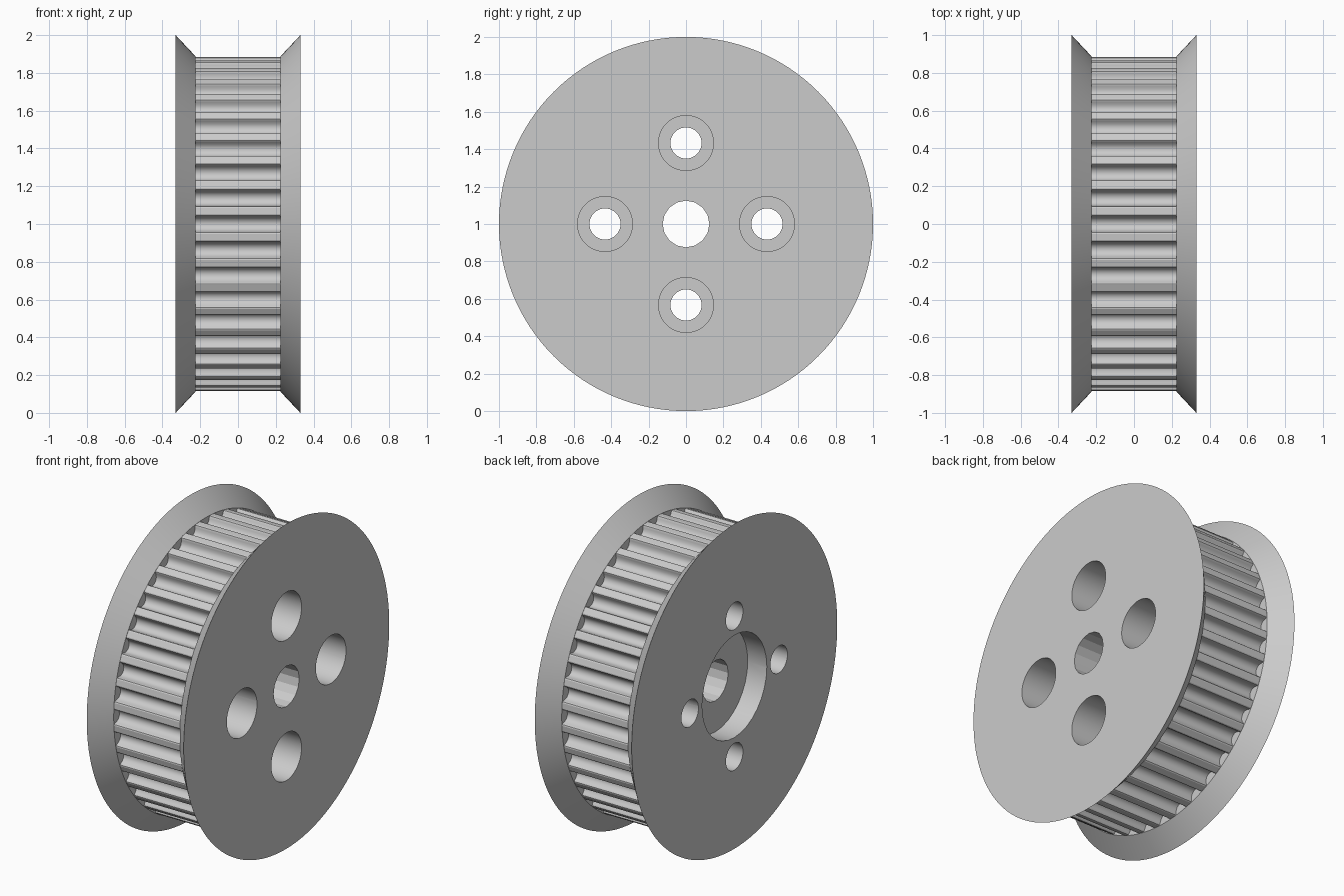
import bpy, bmesh, math

if "Cube" in bpy.data.objects:
    bpy.data.objects.remove(bpy.data.objects["Cube"])

R_FLANGE, R_BODY = 1.0, 0.888
X_OUT, X_IN = 0.33, 0.225
TEETH = 40

grey = bpy.data.materials.new("light_grey")
grey.diffuse_color = (0.6, 0.6, 0.6, 1)
grey.use_nodes = True
grey.node_tree.nodes["Principled BSDF"].inputs["Base Color"].default_value = grey.diffuse_color


def finish(bm, name):
    bmesh.ops.recalc_face_normals(bm, faces=bm.faces)
    mesh = bpy.data.meshes.new(name)
    bm.to_mesh(mesh)
    bm.free()
    obj = bpy.data.objects.new(name, mesh)
    mesh.materials.append(grey)
    bpy.context.collection.objects.link(obj)
    return obj


def frustum(name, x0, r0, x1, r1, sides, y=0.0, z=1.0):
    """Solid of revolution along x between two radii."""
    bm = bmesh.new()
    rings = []
    for x, r in ((x0, r0), (x1, r1)):
        rings.append([bm.verts.new((x, y + r * math.cos(2 * math.pi * i / sides),
                                    z + r * math.sin(2 * math.pi * i / sides)))
                      for i in range(sides)])
        bm.faces.new(rings[-1])
    a, b = rings
    for i in range(sides):
        j = (i + 1) % sides
        bm.faces.new((a[i], a[j], b[j], b[i]))
    return finish(bm, name)


def combine(target, tool, operation):
    mod = target.modifiers.new("combine", 'BOOLEAN')
    mod.operation = operation
    mod.solver = 'EXACT'
    mod.object = tool
    bpy.context.view_layer.objects.active = target
    bpy.ops.object.modifier_apply(modifier=mod.name)
    bpy.data.objects.remove(tool, do_unlink=True)


# Toothed belt drum: rounded groove repeated around the rim
half = [(0.0533, 0.0), (0.0462, 0.0027), (0.0427, 0.0093), (0.0413, 0.017),
        (0.039, 0.0245), (0.036, 0.0316), (0.0322, 0.0385), (0.0256, 0.0454),
        (0.0177, 0.0504), (0.0091, 0.0535), (0.0, 0.0545)]
groove = [(-w, d) for w, d in half] + [(w, d) for w, d in half[-2::-1]]
bm = bmesh.new()
outline = []
r_land = R_BODY - 0.001
for t in range(TEETH):
    turn = 2 * math.pi * t / TEETH
    for w, d in groove:
        a, r = turn + w / r_land, r_land - d
        outline.append(bm.verts.new((-X_IN - 0.04, r * math.cos(a), 1 + r * math.sin(a))))
face = bm.faces.new(outline)
ext = bmesh.ops.extrude_face_region(bm, geom=[face])
bmesh.ops.translate(bm, vec=(2 * (X_IN + 0.04), 0, 0),
                    verts=[v for v in ext["geom"] if isinstance(v, bmesh.types.BMVert)])
pulley = finish(bm, "belt_pulley")

# Tapered flanges on both ends
for s in (-1, 1):
    combine(pulley, frustum("flange", s * X_IN, R_BODY, s * X_OUT, R_FLANGE, 128), 'UNION')

# Centre bore and the round recess on the left face
combine(pulley, frustum("bore", -0.5, 0.125, 0.5, 0.125, 16), 'DIFFERENCE')
combine(pulley, frustum("recess", -0.5, 0.315, -0.20, 0.315, 32), 'DIFFERENCE')

# Four counterbored screw holes, heads on the right face
for k in range(4):
    a = k * math.pi / 2
    y, z = 0.433 * math.cos(a), 1 + 0.433 * math.sin(a)
    combine(pulley, frustum("screw_hole", -0.5, 0.083, 0.5, 0.083, 40, y, z), 'DIFFERENCE')
    combine(pulley, frustum("screw_head", -0.07, 0.147, 0.5, 0.147, 48, y, z), 'DIFFERENCE')

# Smooth round walls, keep crisp edges
bpy.ops.object.select_all(action='DESELECT')
pulley.select_set(True)
bpy.context.view_layer.objects.active = pulley
bpy.ops.object.shade_smooth_by_angle(angle=math.radians(21))
